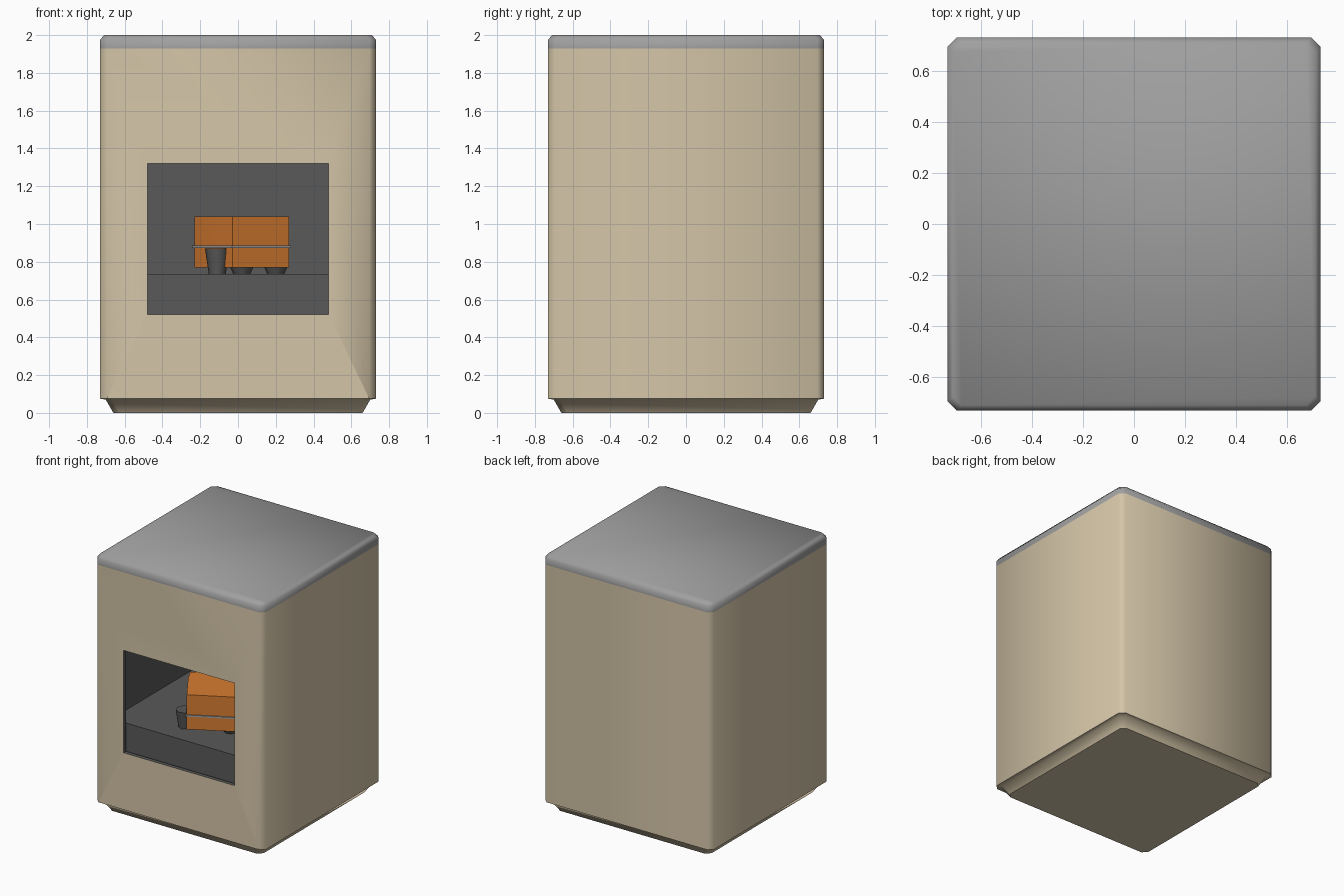
import bpy, bmesh, math
from mathutils import Vector

if "Cube" in bpy.data.objects:
    bpy.data.objects.remove(bpy.data.objects["Cube"])


def material(name, rgb):
    m = bpy.data.materials.new(name)
    m.diffuse_color = (*rgb, 1)
    m.use_nodes = True
    m.node_tree.nodes["Principled BSDF"].inputs["Base Color"].default_value = m.diffuse_color
    return m


cream = material("cream", (0.66, 0.56, 0.39))
dark = material("dark_grey", (0.10, 0.10, 0.10))
grey = material("grey", (0.35, 0.35, 0.35))
orange = material("orange", (0.68, 0.20, 0.03))


def loft(name, rings, mat, angle=None):
    """Closed solid through a stack of point rings."""
    bm = bmesh.new()
    vs = [[bm.verts.new(p) for p in r] for r in rings]
    n = len(vs[0])
    for a, b in zip(vs, vs[1:]):
        for i in range(n):
            j = (i + 1) % n
            bm.faces.new((a[i], a[j], b[j], b[i]))
    bm.faces.new(vs[0][::-1])
    bm.faces.new(vs[-1])
    bmesh.ops.recalc_face_normals(bm, faces=bm.faces)
    me = bpy.data.meshes.new(name)
    bm.to_mesh(me)
    bm.free()
    ob = bpy.data.objects.new(name, me)
    bpy.context.collection.objects.link(ob)
    me.materials.append(mat)
    if angle:
        bpy.ops.object.select_all(action='DESELECT')
        ob.select_set(True)
        bpy.context.view_layer.objects.active = ob
        bpy.ops.object.shade_smooth_by_angle(angle=math.radians(angle))
    return ob


def square(h, z, c=0.035):
    """Square ring of half-size h with chamfered corners."""
    k = h - c
    return [(k, -h, z), (h, -k, z), (h, k, z), (k, h, z),
            (-k, h, z), (-h, k, z), (-h, -k, z), (-k, -h, z)]


def box(name, lo, hi, mat):
    (x0, y0, z0), (x1, y1, z1) = lo, hi
    return loft(name, [[(x0, y0, z), (x1, y0, z), (x1, y1, z), (x0, y1, z)]
                       for z in (z0, z1)], mat)


# outer casing with stepped, tapered plinth
body = loft("body", [square(0.66, 0), square(0.70, 0.07), square(0.73, 0.075),
                     square(0.73, 1.93)], cream, 50)
loft("lid", [square(0.73, 1.93), square(0.73, 1.975), square(0.71, 2.0)], grey, 50)

# hollow chamber and front window
for name, lo, hi in (("chamber_cutter", (-0.61, -0.70, 0.50), (0.61, 0.62, 1.70)),
                     ("window_cutter", (-0.48, -0.9, 0.52), (0.48, -0.6, 1.32))):
    cut = box(name, lo, hi, dark)
    cut.hide_render = True
    cut.hide_viewport = True
    cut.display_type = 'WIRE'
    mod = body.modifiers.new(name, 'BOOLEAN')
    mod.operation = 'DIFFERENCE'
    mod.solver = 'EXACT'
    mod.material_mode = 'TRANSFER'
    mod.object = cut

# raised floor inside the chamber
box("floor_base", (-0.61, -0.685, 0.50), (0.61, 0.62, 0.71), dark)
box("floor_plate", (-0.61, -0.69, 0.71), (0.61, 0.62, 0.735), dark)

# orange block, turned on its axis
outline = [(-0.23, -0.26), (-0.18, -0.36), (-0.03, -0.59),
           (0.27, -0.43), (0.22, -0.28), (0.06, -0.10)]
centre = Vector((0.02, -0.34))


def block_ring(s, z):
    pts = [centre + (Vector(p) - centre) * s for p in outline]
    return [(p.x, p.y, z) for p in pts]


loft("orange_block", [block_ring(1, 0.77), block_ring(1, 1.04)], orange, 45)

# thin band around the block and tapered feet below it
loft("holder_band", [block_ring(1.04, 0.872), block_ring(1.04, 0.885)], grey)
for i, (x, y) in enumerate(((-0.11, -0.50), (0.20, -0.38), (0.02, -0.16))):
    top = 0.87 if i == 0 else 0.78
    loft(f"foot_{i + 1}", [[(x + r * math.cos(a * math.pi / 4),
                             y + r * math.sin(a * math.pi / 4), z) for a in range(8)]
                           for r, z in ((0.045, 0.735), (0.065, top))], dark, 50)
